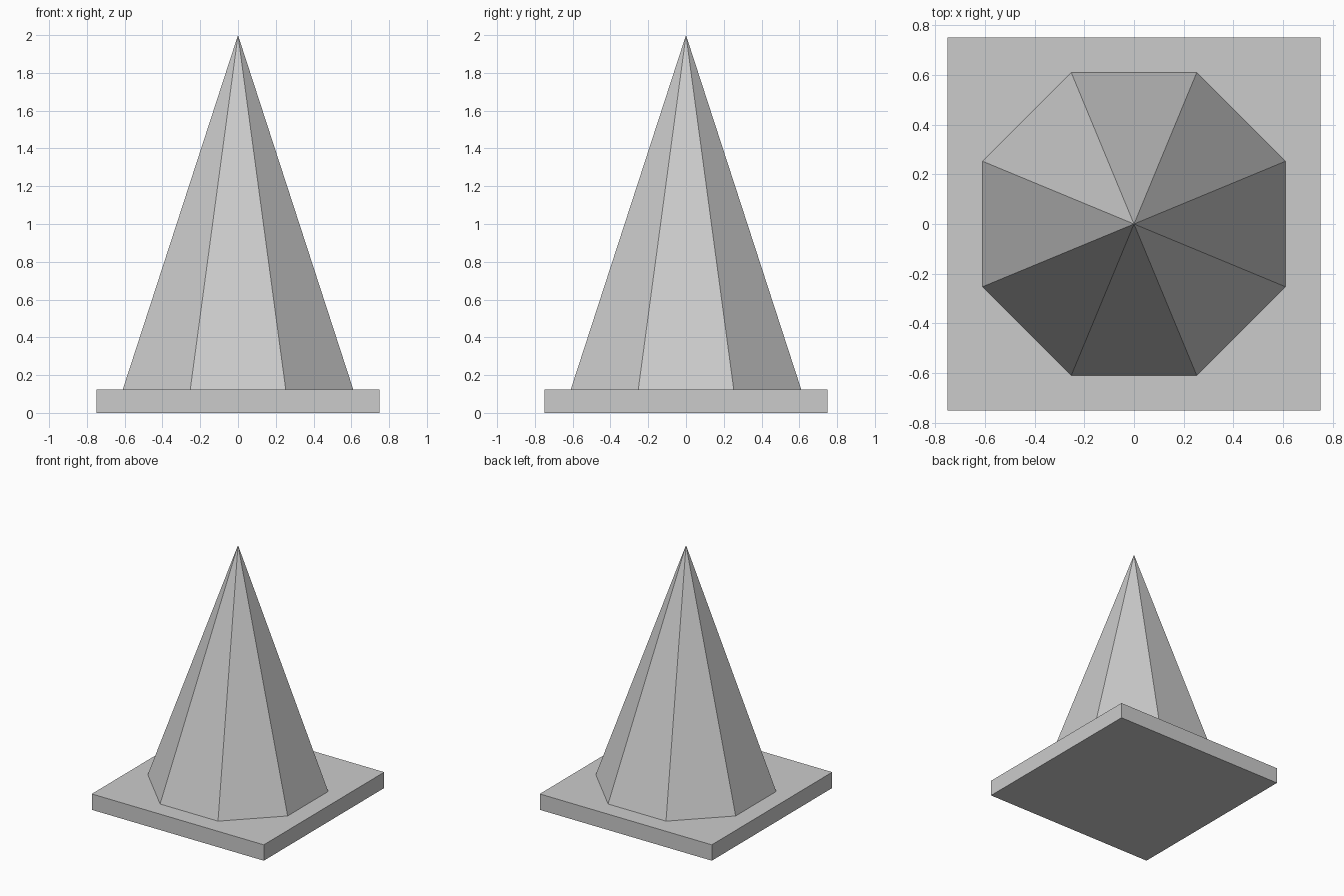
import bpy, math

if "Cube" in bpy.data.objects:
    bpy.data.objects.remove(bpy.data.objects["Cube"])

BASE_SIZE, BASE_HEIGHT, TOP = 1.5, 0.125, 2.0
CONE_RADIUS = 0.66

grey = bpy.data.materials.new("light_grey")
grey.diffuse_color = (0.6, 0.6, 0.6, 1)
grey.use_nodes = True
grey.node_tree.nodes["Principled BSDF"].inputs["Base Color"].default_value = grey.diffuse_color


def finish(name):
    ob = bpy.context.object
    ob.name = name
    ob.data.materials.append(grey)
    bpy.ops.object.transform_apply(location=False, rotation=True, scale=True)


# Square base slab
bpy.ops.mesh.primitive_cube_add(size=1, location=(0, 0, BASE_HEIGHT / 2))
bpy.context.object.scale = (BASE_SIZE, BASE_SIZE, BASE_HEIGHT)
finish("base")

# Eight-sided pointed cone with flat sides facing the base edges
bpy.ops.mesh.primitive_cone_add(
    vertices=8, radius1=CONE_RADIUS, radius2=0, depth=TOP - BASE_HEIGHT,
    location=(0, 0, (TOP + BASE_HEIGHT) / 2), rotation=(0, 0, math.pi / 8))
finish("cone")
